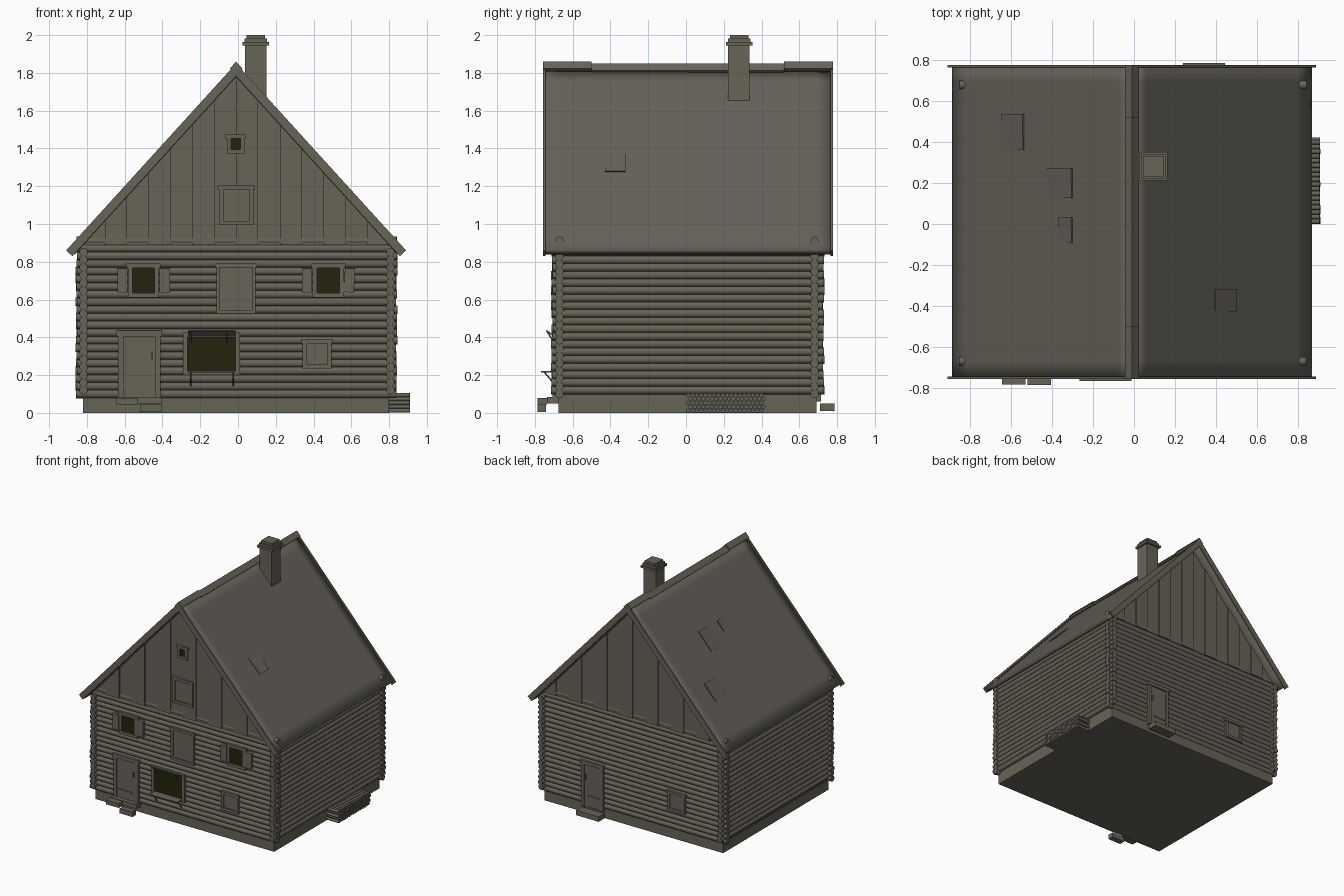
import bpy, bmesh, math, random
from mathutils import Vector, Matrix

random.seed(4)
if "Cube" in bpy.data.objects:
    bpy.data.objects.remove(bpy.data.objects["Cube"])

CX = -0.01                      # ridge position
PITCH = 1.1                     # roof rise over run
ANGLE = math.atan(PITCH)


def material(name, r, g, b):
    m = bpy.data.materials.new(name)
    m.use_nodes = True
    m.diffuse_color = (r, g, b, 1)
    m.node_tree.nodes["Principled BSDF"].inputs["Base Color"].default_value = (r, g, b, 1)
    return m


WOOD = material("weathered wood", 0.135, 0.125, 0.095)
ROOF = material("roof grey brown", 0.13, 0.12, 0.1)
GLASS = material("dark window", 0.018, 0.017, 0.004)


def finish(name, bm, mat):
    bmesh.ops.recalc_face_normals(bm, faces=bm.faces)
    me = bpy.data.meshes.new(name)
    bm.to_mesh(me)
    bm.free()
    me.materials.append(mat)
    ob = bpy.data.objects.new(name, me)
    bpy.context.collection.objects.link(ob)
    return ob


def box(name, x, y, z, mat=WOOD, rx=0, ry=0):
    """Box from (min, max) pairs, tilted about its centre."""
    bm = bmesh.new()
    lo, hi = Vector((x[0], y[0], z[0])), Vector((x[1], y[1], z[1]))
    size = hi - lo
    mat4 = (Matrix.Translation((lo + hi) / 2) @ Matrix.Rotation(ry, 4, 'Y')
            @ Matrix.Rotation(rx, 4, 'X') @ Matrix.Diagonal((*size, 1)))
    bmesh.ops.create_cube(bm, size=1, matrix=mat4)
    return finish(name, bm, mat)


def prism_mesh(bm, pts, y0, y1):
    """Extrude an x-z outline along y."""
    f = bm.faces.new([bm.verts.new((x, y0, z)) for x, z in pts])
    new = bmesh.ops.extrude_face_region(bm, geom=[f])["geom"]
    bmesh.ops.translate(bm, vec=(0, y1 - y0, 0),
                        verts=[v for v in new if isinstance(v, bmesh.types.BMVert)])


def logs(name, ends, radius, sides=10):
    """Round logs between pairs of points, with flat ends."""
    bm = bmesh.new()
    for a, b in ends:
        a, b = Vector(a), Vector(b)
        m = Matrix.Translation((a + b) / 2) @ (b - a).to_track_quat('Z', 'Y').to_matrix().to_4x4()
        bmesh.ops.create_cone(bm, cap_ends=True, segments=sides, radius1=radius,
                              radius2=radius, depth=(b - a).length, matrix=m)
    for f in bm.faces:
        f.smooth = len(f.verts) == 4
    return finish(name, bm, WOOD)


def slope_outline(side, top, width, thick):
    s, c = math.sin(ANGLE), math.cos(ANGLE)
    eave = top - PITCH * width
    pts = [(0, top), (width, eave), (width - thick * s, eave - thick * c), (0, top - thick / c)]
    return [(CX + side * x, z) for x, z in pts]


def slope_board(name, side, y, top, width, thick, mat):
    bm = bmesh.new()
    prism_mesh(bm, slope_outline(side, top, width, thick), *y)
    return finish(name, bm, mat)


# Foundation and wall core
box("foundation", (-0.82, 0.8), (-0.675, 0.69), (0, 0.08))
box("wall_core", (-0.815, 0.8), (-0.67, 0.68), (0.07, 0.9))

# Interlocking log walls
STEP = 0.0406
jit = lambda: random.uniform(-0.005, 0.005)
for name, y in (("front_logs", -0.67), ("back_logs", 0.68)):
    logs(name, [((-0.856 + jit(), y, 0.1 + i * STEP), (0.84 + jit(), y, 0.1 + i * STEP))
                for i in range(21)], 0.0225)
for name, x in (("right_logs", -0.817), ("left_logs", 0.807)):
    logs(name, [((x, -0.71 + jit(), 0.12 + i * STEP), (x, 0.728 + jit(), 0.12 + i * STEP))
                for i in range(19)], 0.0225)

# Gables of upright planks, alternately proud
COUNT, HALF = 14, 0.81
for name, y, out in (("front_gable", -0.67, -1), ("back_gable", 0.68, 1)):
    bm = bmesh.new()
    for i in range(COUNT):
        a = -HALF + i * 2 * HALF / COUNT
        b = a + 2 * HALF / COUNT
        depth = 0.026 if i % 2 else 0.018
        prism_mesh(bm, [(CX + a, 0.89), (CX + b, 0.89), (CX + b, 1.8 - PITCH * abs(b)),
                        (CX + a, 1.8 - PITCH * abs(a))], y, y + out * depth)
    finish(name, bm, WOOD)

# Roof slopes, softly rounded at their borders
for side, label in ((-1, "right"), (1, "left")):
    bm = bmesh.new()
    prism_mesh(bm, slope_outline(side, 1.83, 0.88, 0.035), -0.75, 0.77)
    cuts = [((0, y, 0), (0, 1, 0)) for y in (-0.67, 0.69)]
    cuts += [((CX + side * d, 0, 1.83 - PITCH * d), (1, 0, -side * PITCH)) for d in (0.07, 0.81)]
    for co, no in cuts:
        bmesh.ops.bisect_plane(bm, geom=bm.verts[:] + bm.edges[:] + bm.faces[:],
                               plane_co=co, plane_no=no)
    for f in bm.faces:
        f.smooth = True
    finish(label + "_roof", bm, ROOF)
    # Barge boards along the gable edges
    for end, y in (("front", (-0.757, -0.745)), ("back", (0.765, 0.777))):
        slope_board(f"{end}_{label}_barge_board", side, y, 1.85, 0.9, 0.045, WOOD)
    # Ridge boards, dipping in the middle
    for i, (y0, y1, top) in enumerate(((-0.757, -0.5, 1.86), (-0.5, 0.01, 1.85),
                                       (0.01, 0.52, 1.849), (0.52, 0.777, 1.86))):
        slope_board(f"{label}_ridge_board_{i}", side, (y0, y1), top, 0.034, 0.02, WOOD)

# Roof patches
for i, (x, y, w, d) in enumerate(((-0.59, 0.45, 0.105, 0.175), (-0.36, 0.2, 0.12, 0.145),
                                  (-0.333, -0.03, 0.065, 0.125), (0.445, -0.375, 0.1, 0.11))):
    side = 1 if x > CX else -1
    z = 1.83 - PITCH * abs(x - CX)
    half = w / 2 / math.cos(ANGLE)
    box(f"roof_patch_{i}", (x - half, x + half), (y - d / 2, y + d / 2), (z - 0.006, z + 0.006),
        ROOF, rx=0.025, ry=side * ANGLE - 0.03)

# Chimney with stepped cap
box("chimney_shaft", (0.038, 0.15), (0.222, 0.335), (1.6, 1.95))
for i, (half, z0, z1) in enumerate(((0.07, 1.945, 1.963), (0.06, 1.963, 1.982), (0.049, 1.982, 2.0))):
    box(f"chimney_cap_{i}", (0.094 - half, 0.094 + half), (0.282 - half, 0.282 + half), (z0, z1))


def opening(name, x, z, out=-1, rim=0.022, pane=WOOD, door=False, lip=0.008):
    """Framed window or door on the front (out=-1) or back (out=1) wall."""
    wall = -0.69 if out < 0 else 0.70
    span = lambda a, b: tuple(sorted((wall + out * a, wall + out * b)))
    x0, x1, z0, z1 = *x, *z
    box(name + "_panel", (x0 + rim, x1 - rim), span(-0.03, 0.008), (z0, z1 - rim), pane)
    for label, sx in (("right", (x0, x0 + rim)), ("left", (x1 - rim, x1))):
        box(f"{name}_{label}_jamb", sx, span(-0.03, 0.016), (z0, z1))
    box(name + "_lintel", (x0 - lip, x1 + lip), span(-0.03, 0.02), (z1 - rim, z1))
    if door:
        box(name + "_handle", (x1 - rim - 0.018, x1 - rim - 0.01), span(0, 0.018), (0.285, 0.325))
        box(name + "_rail", (x0 + rim, x1 - rim - 0.03), span(0, 0.013), (0.145, 0.155))
    else:
        box(name + "_sill", (x0, x1), span(-0.03, 0.018), (z0, z0 + rim))


# Front openings
opening("front_door", (-0.635, -0.41), (0.085, 0.435), rim=0.03, door=True)
opening("shop_window", (-0.29, 0.01), (0.2, 0.425), rim=0.022, pane=GLASS, lip=0)
opening("lower_window", (0.342, 0.495), (0.235, 0.39))
opening("upper_hatch", (-0.115, 0.093), (0.525, 0.79), rim=0.02)
opening("gable_hatch", (-0.1, 0.083), (0.995, 1.205), rim=0.022)
opening("attic_window", (-0.058, 0.035), (1.372, 1.475), rim=0.022, pane=GLASS)
for label, x in (("right", -0.5), ("left", 0.478)):
    opening(f"upper_{label}_window", (x - 0.083, x + 0.083), (0.612, 0.79), rim=0.024, pane=GLASS)
    for part, s in (("outer", -1), ("inner", 1)):
        c = x + s * 0.112
        tilt = 0.06 if s > 0 and x > 0 else 0
        box(f"upper_{label}_{part}_shutter", (c - 0.027, c + 0.027), (-0.71, -0.68),
            (0.638, 0.765), ry=tilt)

# Shop flap, counter and props
box("shop_flap", (-0.265, -0.013), (-0.745, -0.69), (0.416, 0.424), rx=-0.65)
box("shop_counter", (-0.265, -0.013), (-0.768, -0.69), (0.214, 0.222))
logs("shop_props", [((x, -0.69, 0.145), (x, -0.75, 0.216)) for x in (-0.25, -0.025)]
     + [((x, -0.69, 0.36), (x, -0.735, 0.43)) for x in (-0.25, -0.06)], 0.004, 6)

# Back openings
opening("back_door", (0.25, 0.45), (0.06, 0.435), out=1, rim=0.028, door=True)
opening("back_window", (-0.49, -0.33), (0.235, 0.395), out=1)

# Door steps
box("front_upper_step", (-0.64, -0.405), (-0.735, -0.67), (0.05, 0.085))
box("front_lower_step_left", (-0.52, -0.405), (-0.787, -0.74), (0.005, 0.045))
box("front_lower_step_right", (-0.645, -0.53), (-0.785, -0.735), (0.045, 0.08))
box("back_step", (0.24, 0.445), (0.71, 0.787), (0.01, 0.05))

# Firewood stack against the left wall
logs("firewood", [((0.8, 0.012 + (k + r % 2 / 2) * 0.0228, 0.012 + r * 0.0205),
                   (0.908 + jit() * 0.4, 0.012 + (k + r % 2 / 2) * 0.0228, 0.012 + r * 0.0205))
                  for r in range(5) for k in range(18)], 0.0112, 8)
